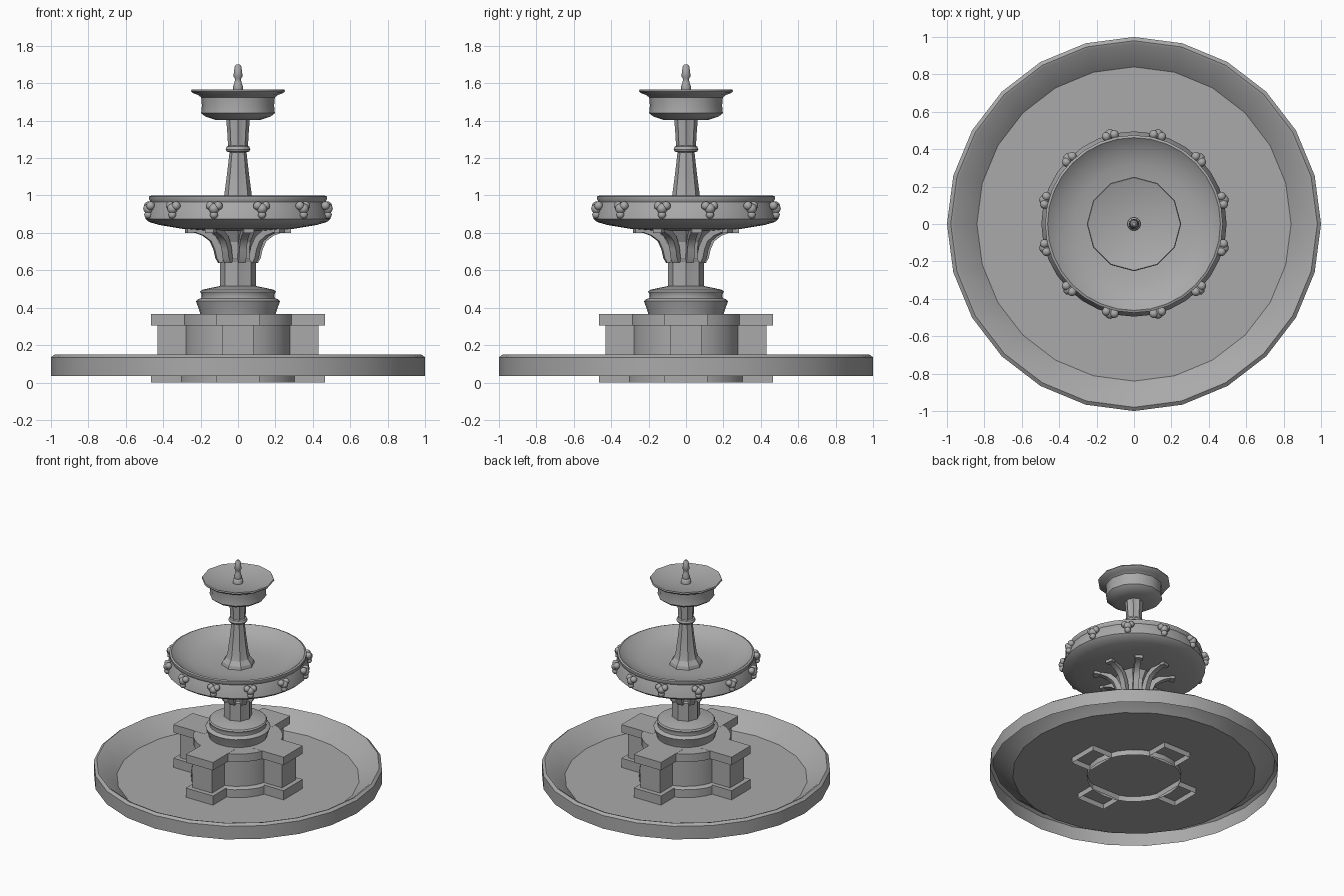
import bpy, bmesh
from math import sin, cos, pi, radians
from mathutils import Matrix, Vector

if "Cube" in bpy.data.objects:
    bpy.data.objects.remove(bpy.data.objects["Cube"])

stone = bpy.data.materials.new("grey_stone")
stone.use_nodes = True
GREY = (0.4, 0.4, 0.4, 1)
stone.diffuse_color = GREY
stone.node_tree.nodes["Principled BSDF"].inputs["Base Color"].default_value = GREY


def finish(name, bm, angle=35):
    """Turn a bmesh into a shaded stone object."""
    mesh = bpy.data.meshes.new(name)
    bm.to_mesh(mesh)
    bm.free()
    mesh.materials.append(stone)
    obj = bpy.data.objects.new(name, mesh)
    bpy.context.collection.objects.link(obj)
    bpy.ops.object.select_all(action="DESELECT")
    obj.select_set(True)
    bpy.context.view_layer.objects.active = obj
    bpy.ops.object.shade_smooth_by_angle(angle=radians(angle))
    return obj


def lathe(name, profile, sides=24, flute=0.0, angle=35):
    """Revolve (radius, height) points; flute sinks every other vertex."""
    bm = bmesh.new()
    rings = []
    for r, z in profile:
        ring = []
        for i in range(sides):
            a = 2 * pi * i / sides
            rr = r * (1 - flute * (i % 2))
            ring.append(bm.verts.new((rr * cos(a), rr * sin(a), z)))
        rings.append(ring)
    for low, high in zip(rings, rings[1:]):
        for i in range(sides):
            j = (i + 1) % sides
            bm.faces.new((low[i], low[j], high[j], high[i]))
    bmesh.ops.remove_doubles(bm, verts=bm.verts, dist=1e-5)
    return finish(name, bm, angle)


def arm_blocks(name, inner, outer, half, z0, z1, open_bottom=False):
    """Four equal blocks, one on each side of the drum."""
    bm = bmesh.new()
    for k in range(4):
        part = bmesh.ops.create_cube(bm, size=1)["verts"]
        bmesh.ops.scale(bm, vec=(outer - inner, 2 * half, z1 - z0), verts=part)
        bmesh.ops.translate(bm, vec=((inner + outer) / 2, 0, (z0 + z1) / 2), verts=part)
        bmesh.ops.rotate(bm, cent=(0, 0, 0), matrix=Matrix.Rotation(k * pi / 2, 3, "Z"), verts=part)
    if open_bottom:
        bm.normal_update()
        bmesh.ops.delete(bm, geom=[f for f in bm.faces if f.normal.z < -0.9], context="FACES")
    return finish(name, bm)


# Ground basin: open shell with a sloping inner wall
lathe("ground_basin", [(1, .035), (1, .135), (.98, .15), (.965, .145), (.84, .04), (0, .04)])

# Cross-shaped base with a round drum
lathe("drum_plinth", [(.325, 0), (.325, .10), (.31, .11), (.29, .11)])
lathe("drum_wall", [(.29, .10), (.29, .305)])
lathe("drum_cap", [(.28, .305), (.31, .305), (.31, .365), (0, .365)])
arm_blocks("pier_plinths", .30, .465, .115, 0, .11, True)
arm_blocks("piers", .25, .43, .082, .10, .31)
arm_blocks("pier_caps", .2, .465, .115, .305, .366)

# Round pedestal
lathe("round_pedestal", [(.20, .36), (.205, .38), (.225, .435), (.215, .445), (.197, .45),
                         (.195, .47), (.203, .485), (.195, .495), (.15, .505), (.10, .515), (0, .515)])

# Lower column and its flaring brackets
lathe("lower_column", [(.097, .51), (.097, .65), (.085, .66), (.09, .75), (.13, .815)],
      sides=16, flute=.1, angle=20)

bm = bmesh.new()
path = [(.085, .105, .64), (.085, .12, .665), (.095, .13, .71), (.125, .15, .755),
        (.165, .19, .785), (.22, .235, .802), (.275, .275, .805)]
for k in range(8):
    turn = Matrix.Rotation(2 * pi * k / 8 + radians(12), 4, "Z")
    previous = None
    for n, (r_in, r_out, z) in enumerate(path):
        lift = .004 + .022 * min(n / 3, 1)
        corners = [(r_in, -.02, z + lift), (r_out, -.02, z), (r_out, .02, z), (r_in, .02, z + lift)]
        ring = [bm.verts.new(turn @ Vector(c)) for c in corners]
        if previous:
            for i in range(4):
                j = (i + 1) % 4
                bm.faces.new((previous[i], previous[j], ring[j], ring[i]))
        else:
            bm.faces.new(ring[::-1])
        previous = ring
    bm.faces.new(previous)
    # Scroll foot at the bracket tip
    foot = bmesh.ops.create_cube(bm, size=1)["verts"]
    bmesh.ops.scale(bm, vec=(.035, .055, .022), verts=foot)
    bmesh.ops.translate(bm, vec=(.265, 0, .811), verts=foot)
    bmesh.ops.transform(bm, matrix=turn, verts=foot)
bmesh.ops.recalc_face_normals(bm, faces=bm.faces)
finish("brackets", bm)

# Main bowl
lathe("main_bowl", [(0, .808), (.15, .81), (.30, .822), (.42, .842), (.475, .858), (.495, .875),
                    (.485, .92), (.467, .965), (.475, .98), (.475, .995), (.462, 1.0), (.45, .99),
                    (.40, .958), (.32, .93), (.2, .915), (0, .91)], sides=32)

# Carved heads round the bowl
bm = bmesh.new()
lobes = [(.49, .022, .945, .024), (.49, -.022, .945, .024), (.495, 0, .93, .029), (.497, 0, .897, .022)]
for k in range(12):
    a = radians(15 + 30 * k)
    for r, side, z, size in lobes:
        spot = Matrix.Rotation(a, 4, "Z") @ Matrix.Translation((r, side, z))
        bmesh.ops.create_icosphere(bm, subdivisions=2, radius=size, matrix=spot)
finish("carved_heads", bm, 60)

# Upper column: tapered shaft, collar, fluted neck
lathe("upper_shaft", [(.118, .905), (.11, .935), (.085, .965), (.074, 1.0), (.058, 1.12), (.045, 1.235)],
      sides=16, flute=.1, angle=20)
lathe("collar", [(.04, 1.23), (.06, 1.235), (.066, 1.247), (.06, 1.262), (.045, 1.268)], sides=16)
lathe("fluted_neck", [(.053, 1.26), (.057, 1.33), (.063, 1.41)], sides=16, flute=.14, angle=20)

# Top bowl
lathe("top_bowl", [(0, 1.403), (.12, 1.404), (.175, 1.422), (.197, 1.44), (.193, 1.48), (.197, 1.525),
                   (.215, 1.538), (.243, 1.548), (.252, 1.558), (.248, 1.566), (.235, 1.562),
                   (.15, 1.54), (0, 1.528)], sides=12)

# Spout finial
lathe("spout", [(.036, 1.53), (.036, 1.555), (.025, 1.565), (.028, 1.58), (.018, 1.605), (.016, 1.625),
                (.024, 1.635), (.022, 1.66), (.018, 1.69), (.01, 1.7), (0, 1.7)], sides=12, angle=50)
